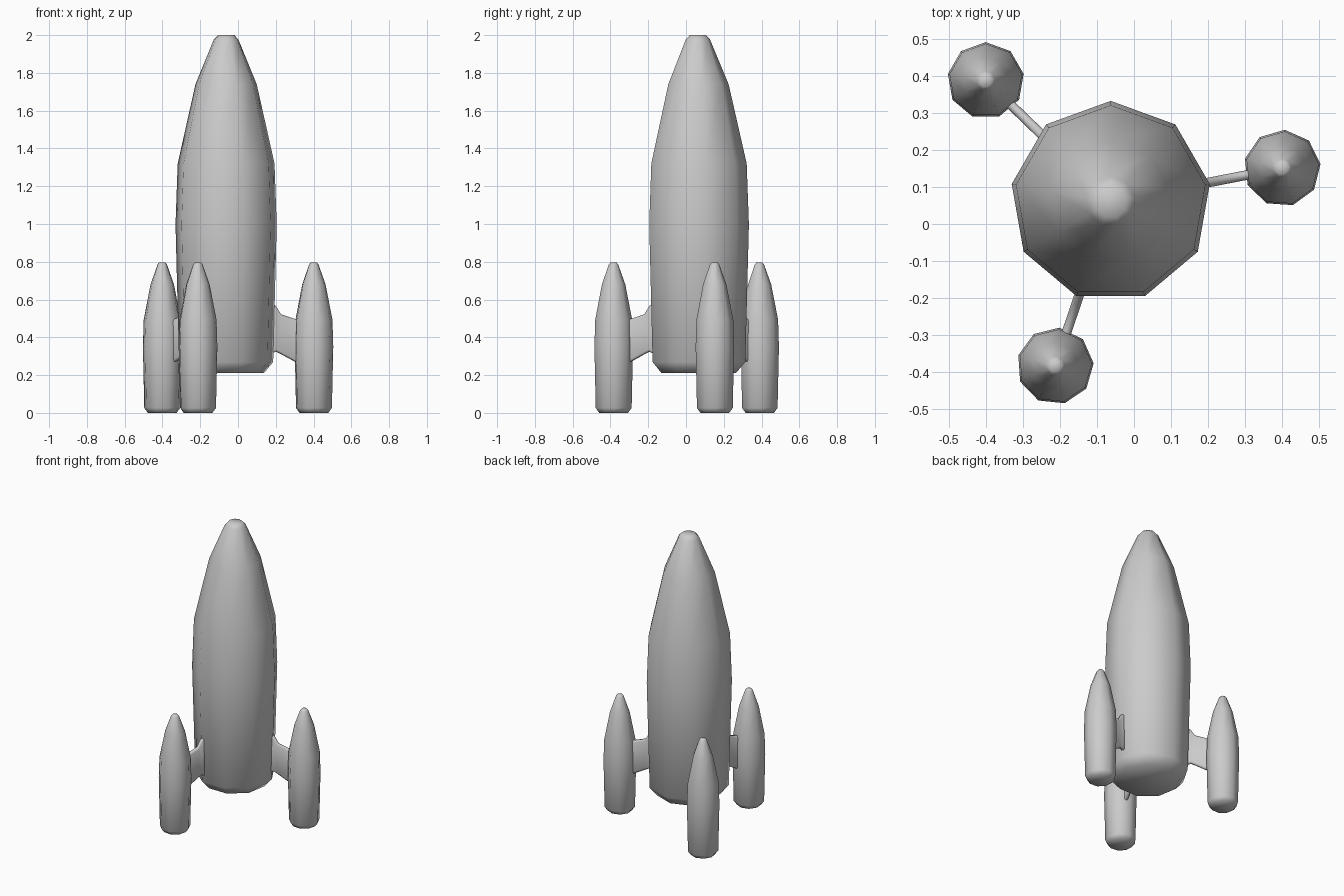
import bpy, bmesh
from math import cos, sin, radians, atan2, hypot

if "Cube" in bpy.data.objects:
    bpy.data.objects.remove(bpy.data.objects["Cube"])

SIDES = 9
# hull profile: (radius factor, height factor)
PROFILE = [(0.745, 0.0), (0.93, 0.033), (1.0, 0.44), (0.957, 0.62),
           (0.605, 0.855), (0.243, 0.987), (0.16, 1.0)]
HULL = (-0.063, 0.061)


def finish(name, bm):
    bmesh.ops.recalc_face_normals(bm, faces=bm.faces)
    for f in bm.faces:
        f.smooth = True
    mesh = bpy.data.meshes.new(name)
    bm.to_mesh(mesh)
    bm.free()
    ob = bpy.data.objects.new(name, mesh)
    bpy.context.collection.objects.link(ob)
    return ob


def loft(bm, rings):
    """Skin closed rings of points and cap both ends."""
    loops = [[bm.verts.new(p) for p in ring] for ring in rings]
    n = len(loops[0])
    for a, b in zip(loops, loops[1:]):
        for i in range(n):
            j = (i + 1) % n
            bm.faces.new((a[i], a[j], b[j], b[i]))
    bm.faces.new(loops[0])
    bm.faces.new(loops[-1])


def hull(name, centre, radius, z0, height, turn):
    angles = [radians(turn + 360 * i / SIDES) for i in range(SIDES)]
    bm = bmesh.new()
    loft(bm, [[(centre[0] + radius * r * cos(a), centre[1] + radius * r * sin(a),
                z0 + height * h) for a in angles] for r, h in PROFILE])
    return finish(name, bm)


def strut(name, centre):
    dx, dy = centre[0] - HULL[0], centre[1] - HULL[1]
    # stations along the strut: distance from hull axis, bottom, top
    stations = [(0.22, 0.30, 0.60), (0.268, 0.325, 0.565), (0.295, 0.312, 0.522),
                (0.37, 0.272, 0.498), (0.40, 0.265, 0.495)]
    w, c = 0.013, 0.012
    rings = []
    for d, lo, hi in stations:
        rings.append([(d, -w, lo + c), (d, -w / 2, lo), (d, w / 2, lo), (d, w, lo + c),
                      (d, w, hi - c), (d, w / 2, hi), (d, -w / 2, hi), (d, -w, hi - c)])
    bm = bmesh.new()
    loft(bm, rings)
    ob = finish(name, bm)
    ob.location = (HULL[0], HULL[1], 0)
    ob.rotation_euler[2] = atan2(dy, dx)
    return ob


# main fuselage
hull("fuselage", HULL, 0.272, 0.21, 1.79, 90)

# three boosters, each held by a strut
for i, (centre, turn) in enumerate([((0.401, 0.151), 86), ((-0.401, 0.388), 90),
                                    ((-0.213, -0.384), 84)], 1):
    hull(f"booster_{i}", centre, 0.104, 0.0, 0.796, turn)
    strut(f"strut_{i}", centre)
